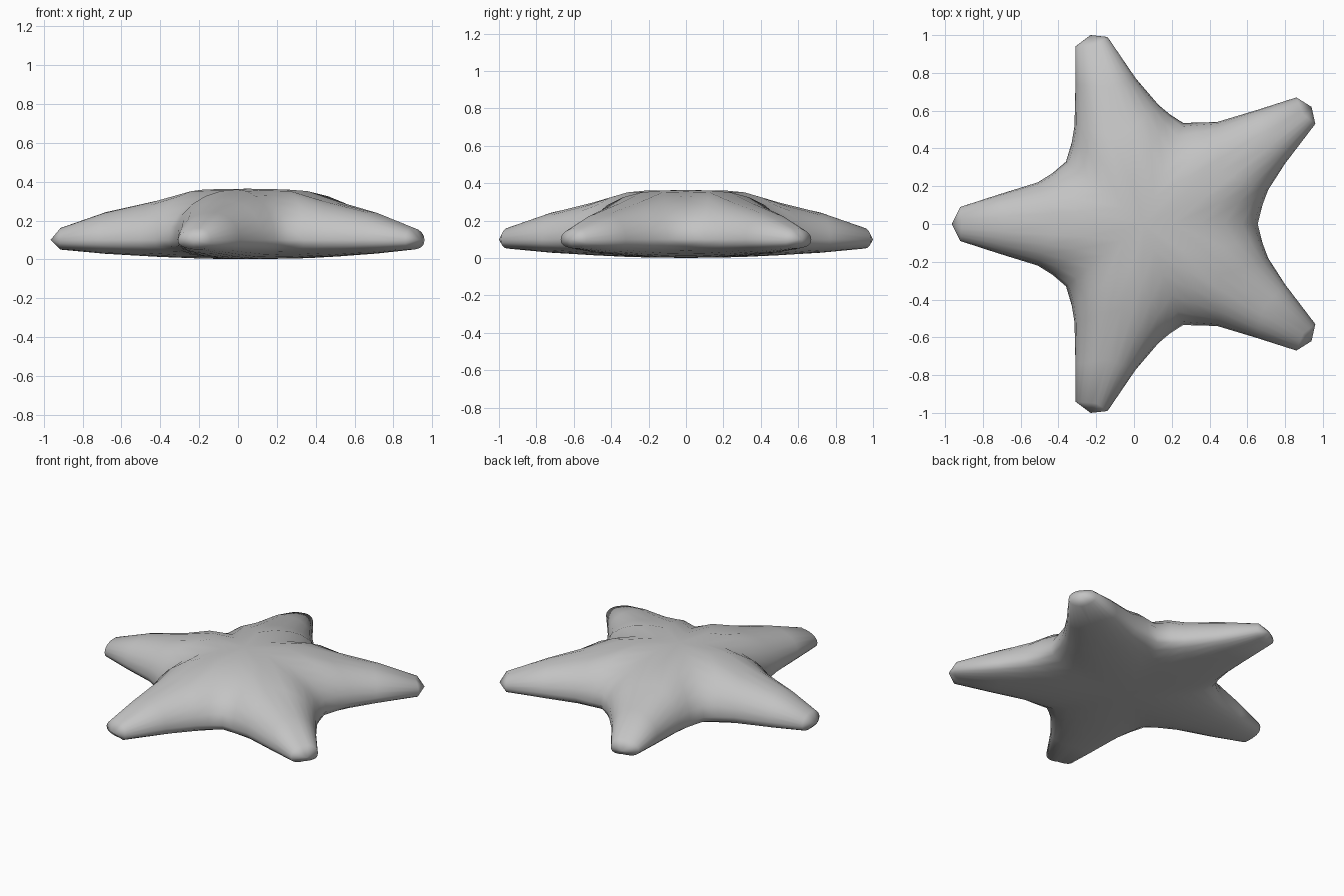
import bpy, bmesh, math
from mathutils import Vector

if "Cube" in bpy.data.objects:
    bpy.data.objects.remove(bpy.data.objects["Cube"], do_unlink=True)

STEPS = 6
EDGE_Z = 0.10
CENTRE = Vector((0.05, 0.0))

# Ridge stations along each arm: fraction of arm, top height, underside height
RIDGE = [(0, .365, 0), (.22, .365, .003), (.45, .305, .012),
         (.72, .245, .028), (.95, .16, .048), (1, EDGE_Z, EDGE_Z)]

# Half-arm outlines running from the notch out to the tip
LEFT_TIP, SIDE_TIP, FRONT_TIP = (-.965, 0), (-.23, 1.0), (.94, .62)
HALF_ARMS = [
    [(-.36, .33), (-.43, .27), (-.51, .22), (-.72, .155), (-.92, .09), LEFT_TIP],
    [(-.36, .33), (-.33, .43), (-.315, .52), (-.31, .74), (-.31, .94), SIDE_TIP],
    [(.26, .535), (.19, .58), (.13, .63), (.01, .77), (-.14, .99), SIDE_TIP],
    [(.26, .535), (.34, .537), (.44, .54), (.64, .60), (.86, .67), FRONT_TIP],
    [(.655, 0), (.68, .10), (.71, .18), (.80, .32), (.96, .53), FRONT_TIP],
]
AXIS_TIPS = {LEFT_TIP: LEFT_TIP, SIDE_TIP: (-.21, 1.0), FRONT_TIP: (.94, .61)}


def half_arm(bm, outline, top):
    """Loft a rounded skin from the arm's ridge out to its outline."""
    axis_tip = Vector(AXIS_TIPS[outline[-1]])
    rows = []
    for (frac, z_top, z_low), edge in zip(RIDGE, outline):
        edge = Vector(edge)
        ridge = edge if frac == 1 else CENTRE.lerp(axis_tip, frac)
        z_ridge = z_top if top else z_low
        row = []
        for i in range(STEPS + 1):
            a = i / STEPS * math.pi / 2
            p = ridge.lerp(edge, math.sin(a))
            bulge = max(math.cos(a), 0) ** (1 if top else .75)
            row.append(bm.verts.new((p.x, p.y, EDGE_Z + (z_ridge - EDGE_Z) * bulge)))
        rows.append(row)
    for r0, r1 in zip(rows, rows[1:]):
        for i in range(STEPS):
            bm.faces.new((r0[i], r0[i + 1], r1[i + 1], r1[i]))


# Back half of the starfish, then its mirrored front half
bm = bmesh.new()
for outline in HALF_ARMS:
    for top in (True, False):
        half_arm(bm, outline, top)
copy = bmesh.ops.duplicate(bm, geom=bm.verts[:] + bm.edges[:] + bm.faces[:])
for g in copy["geom"]:
    if isinstance(g, bmesh.types.BMVert):
        g.co.y = -g.co.y
bmesh.ops.remove_doubles(bm, verts=bm.verts[:], dist=0.0005)
bmesh.ops.dissolve_degenerate(bm, edges=bm.edges[:], dist=0.0005)

# Soften creases inside the outline
inner = [v for v in bm.verts if abs(v.co.z - EDGE_Z) > .01]
bmesh.ops.smooth_vert(bm, verts=inner, factor=0.25, use_axis_z=True)
bmesh.ops.recalc_face_normals(bm, faces=bm.faces[:])
for f in bm.faces:
    f.smooth = True
mesh = bpy.data.meshes.new("starfish_body")
bm.to_mesh(mesh)
bm.free()
body = bpy.data.objects.new("starfish_body", mesh)
bpy.context.collection.objects.link(body)

# Plain grey skin
grey = bpy.data.materials.new("plain_grey")
grey.use_nodes = True
colour = (0.55, 0.55, 0.55, 1)
grey.diffuse_color = colour
grey.node_tree.nodes["Principled BSDF"].inputs["Base Color"].default_value = colour
mesh.materials.append(grey)
